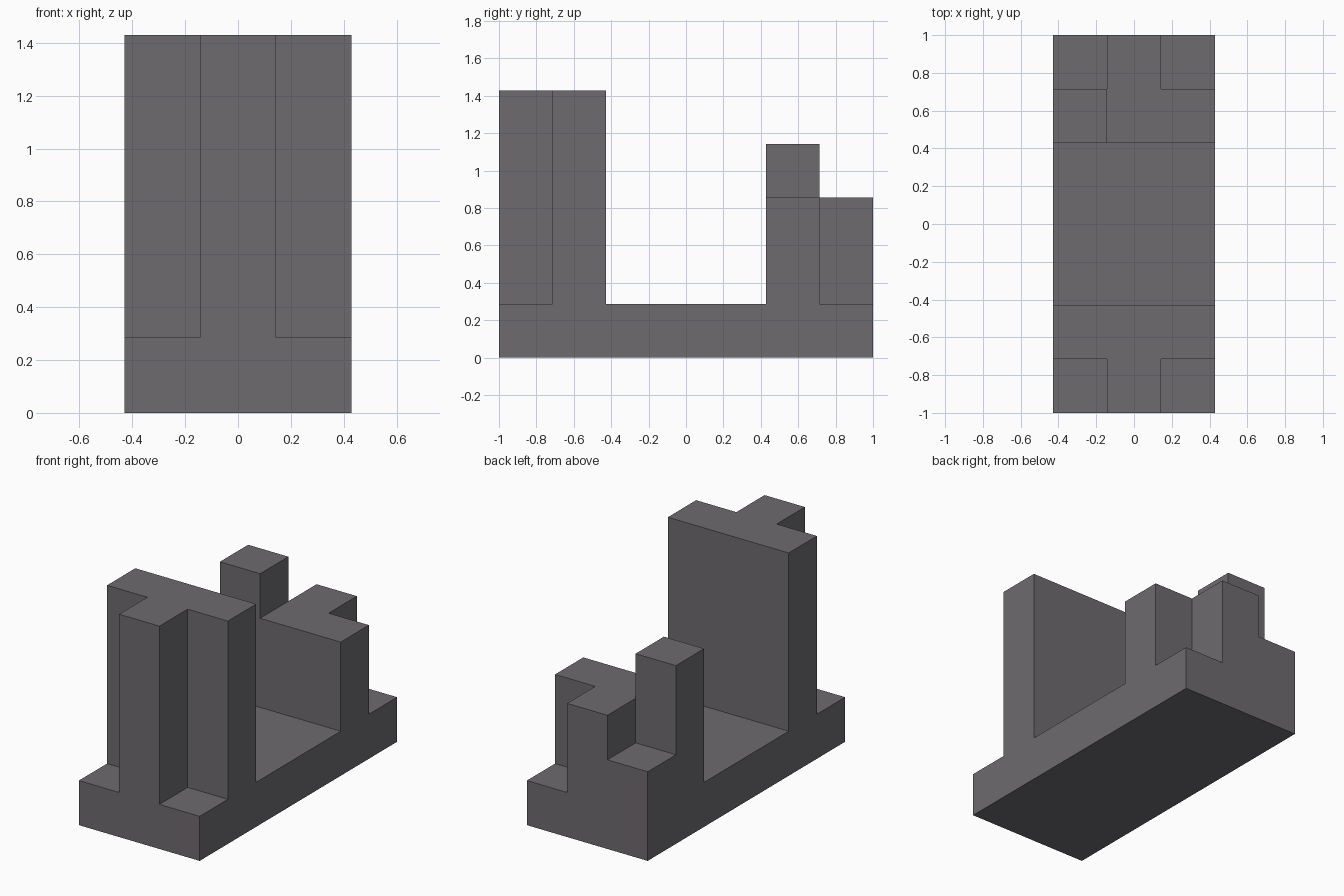
import bpy
import bmesh
from mathutils import Vector

cube = bpy.data.objects.get("Cube")
if cube:
    bpy.data.objects.remove(cube, do_unlink=True)

UNIT = 2 / 7
ORIGIN = Vector((-1.5, -3.5, 0))

# Parts as blocks on a unit grid: lower corner, upper corner
parts = {
    "base": ((0, 0, 0), (3, 7, 1)),
    "front_wall": ((0, 1, 1), (3, 2, 5)),
    "front_rib": ((1, 0, 1), (2, 1, 5)),
    "back_wall": ((0, 5, 1), (3, 6, 3)),
    "back_rib": ((1, 6, 1), (2, 7, 3)),
    "corner_step": ((0, 6, 1), (1, 7, 2)),
    "turret": ((0, 5, 3), (1, 6, 4)),
}
filled = set()
for low, high in parts.values():
    filled |= {(x, y, z)
               for x in range(low[0], high[0])
               for y in range(low[1], high[1])
               for z in range(low[2], high[2])}


def add_side(bm, cell, axis, sign):
    """Add one unit square on the given side of a cell, facing outward."""
    normal, u = Vector(), Vector()
    normal[axis] = sign
    u[(axis + 1) % 3] = 1
    v = normal.cross(u)
    middle = Vector(cell) + Vector((.5, .5, .5)) + normal / 2 + ORIGIN
    corners = ((-1, -1), (1, -1), (1, 1), (-1, 1))
    bm.faces.new([bm.verts.new((middle + (u * a + v * b) / 2) * UNIT)
                  for a, b in corners])


# One clean outer shell around all the parts
bm = bmesh.new()
for cell in sorted(filled):
    for axis in range(3):
        for sign in (-1, 1):
            neighbour = list(cell)
            neighbour[axis] += sign
            if tuple(neighbour) not in filled:
                add_side(bm, cell, axis, sign)
bmesh.ops.remove_doubles(bm, verts=bm.verts, dist=0.001)
bmesh.ops.dissolve_limit(bm, angle_limit=0.01, verts=bm.verts, edges=bm.edges)
mesh = bpy.data.meshes.new("walled_block")
bm.to_mesh(mesh)
bm.free()

# Dark grey finish
color = (0.156, 0.147, 0.159, 1)
grey = bpy.data.materials.new("dark grey")
grey.use_nodes = True
grey.diffuse_color = color
for node in grey.node_tree.nodes:
    if node.type == "BSDF_PRINCIPLED":
        node.inputs["Base Color"].default_value = color
mesh.materials.append(grey)

block = bpy.data.objects.new("walled_block", mesh)
bpy.context.scene.collection.objects.link(block)
